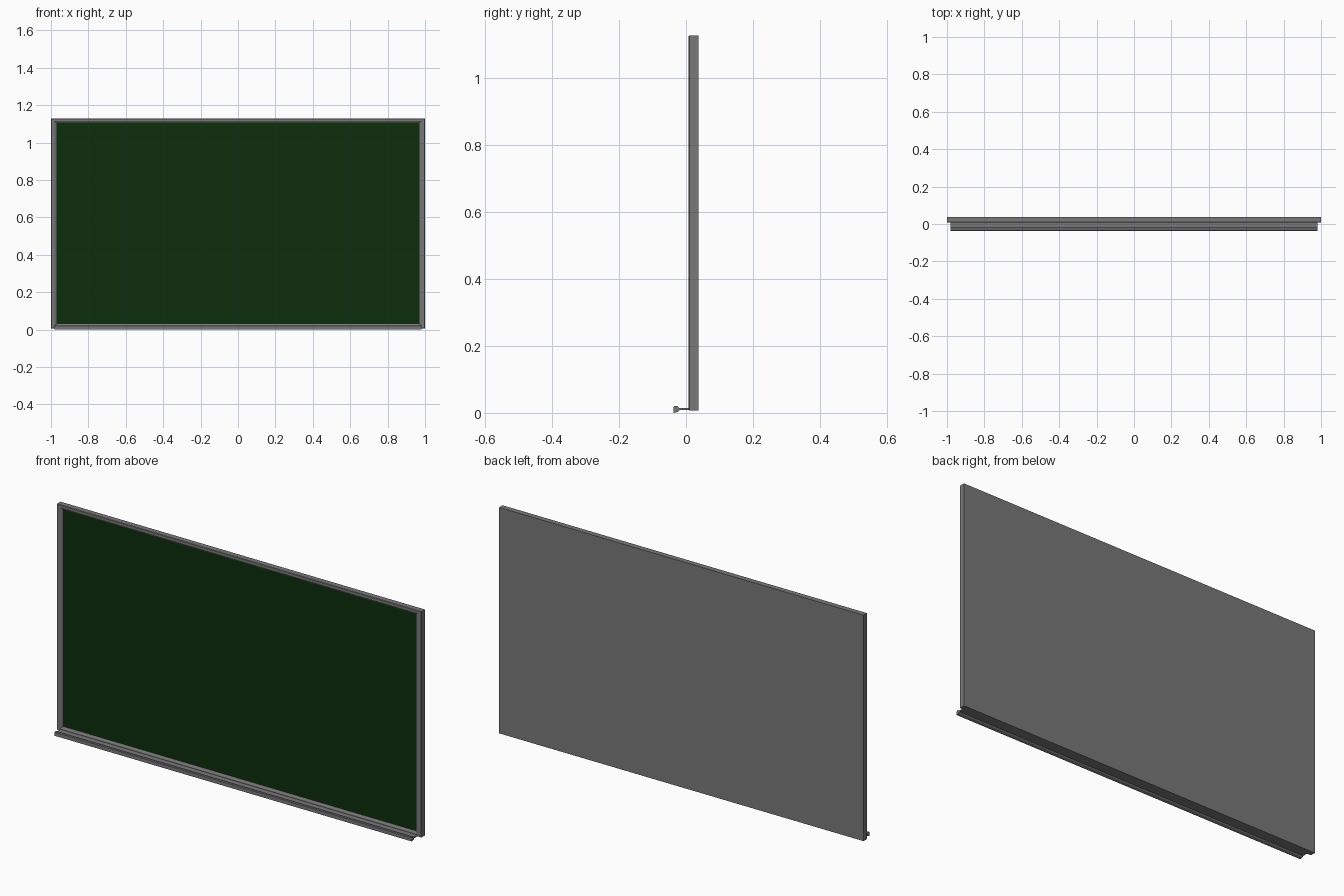
import bpy, bmesh

if "Cube" in bpy.data.objects:
    bpy.data.objects.remove(bpy.data.objects["Cube"])

def mat(name, col):
    m = bpy.data.materials.new(name)
    m.diffuse_color = (*col, 1)
    m.use_nodes = True
    m.node_tree.nodes["Principled BSDF"].inputs["Base Color"].default_value = m.diffuse_color
    return m

GREY = mat("aluminium grey", (0.19, 0.19, 0.19))
GREEN = mat("board green", (0.004, 0.026, 0.004))

def finish(bm, name, m):
    bmesh.ops.recalc_face_normals(bm, faces=bm.faces)
    me = bpy.data.meshes.new(name)
    bm.to_mesh(me)
    bm.free()
    me.materials.append(m)
    ob = bpy.data.objects.new(name, me)
    bpy.context.collection.objects.link(ob)
    return ob

def ring(bm, side, bottom, top, y):
    pts = [(-side, bottom), (side, bottom), (side, top), (-side, top)]
    return [bm.verts.new((x, y, z)) for x, z in pts]

# Frame with a flat rim, sloped inner edge and closed back
bm = bmesh.new()
Z0, Z1 = 0.007, 1.128
rings = [ring(bm, 1.0 - a, Z0 + b, Z1 - b, y) for a, b, y in [
    (0, 0, 0.037), (0, 0, 0.010), (0.002, 0.002, 0.008),
    (0.019, 0.013, 0.008), (0.030, 0.022, 0.014), (0.030, 0.022, 0.021)]]
bm.faces.new(rings[0])
for r, s in zip(rings, rings[1:]):
    for i in range(4):
        j = (i + 1) % 4
        bm.faces.new((r[i], r[j], s[j], s[i]))
bm.faces.new(rings[-1])
finish(bm, "frame", GREY)

# Writing surface set into the frame
bm = bmesh.new()
bmesh.ops.create_cube(bm, size=1)
for v in bm.verts:
    v.co = (v.co.x * 1.94, 0.018 + v.co.y * 0.005, 0.5675 + v.co.z * 1.077)
finish(bm, "writing_surface", GREEN)

# Chalk tray: shelf with a chamfered front lip, extruded along x
profile = [(0.010, 0.009), (-0.018, 0.009), (-0.023, 0.004), (-0.031, 0.001),
           (-0.037, 0.0), (-0.037, 0.018), (-0.034, 0.021), (-0.027, 0.021),
           (-0.020, 0.015), (0.010, 0.015)]
bm = bmesh.new()
ends = [[bm.verts.new((x, y, z)) for y, z in profile] for x in (-0.98, 0.98)]
n = len(profile)
for i in range(n):
    j = (i + 1) % n
    bm.faces.new((ends[0][i], ends[0][j], ends[1][j], ends[1][i]))
for e in ends:
    bm.faces.new(e)
finish(bm, "chalk_tray", GREY)
